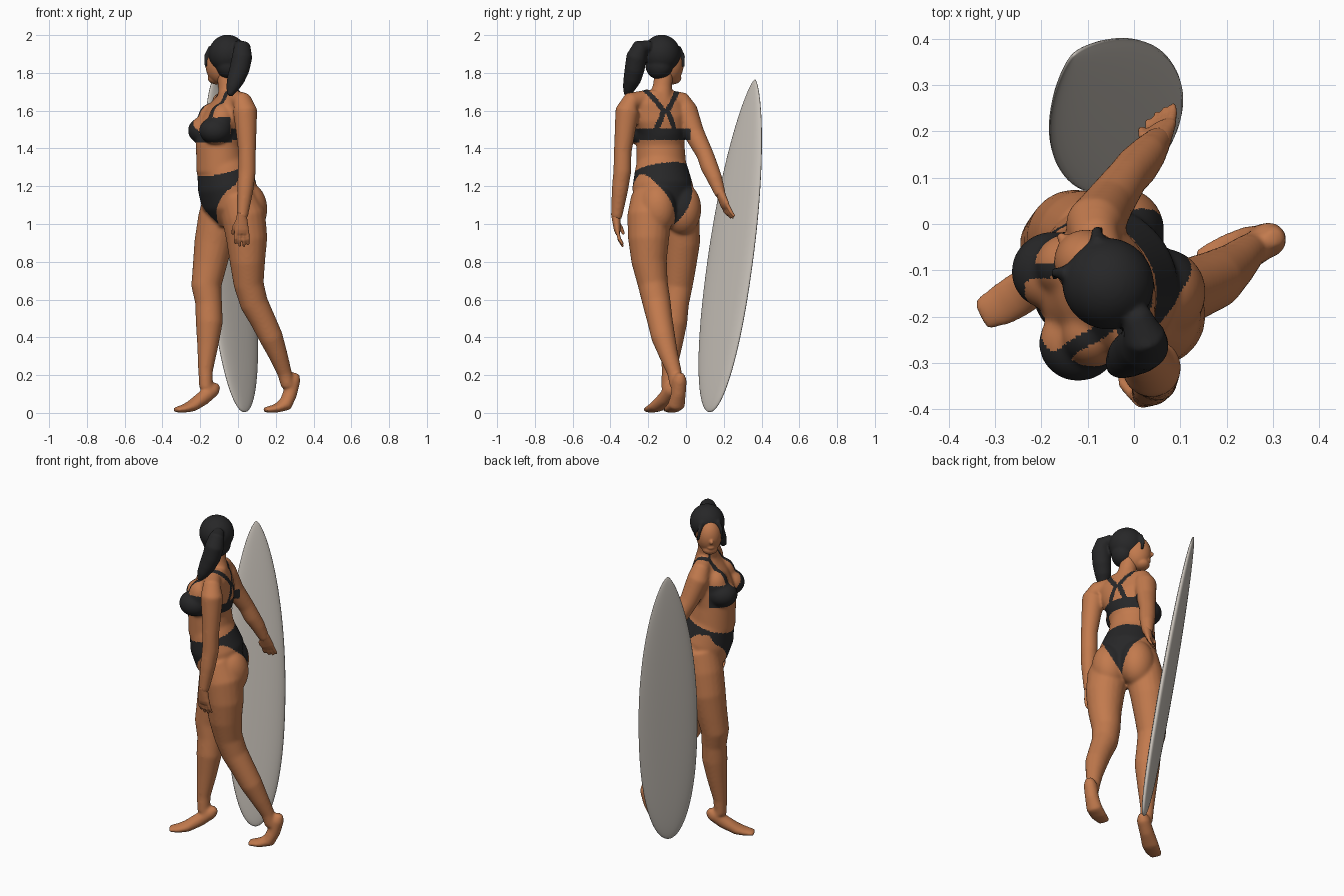
import bpy, bmesh, math
from mathutils import Vector, Matrix

F = Vector((-0.93, -0.36, 0)).normalized()   # direction the chest faces
L = Vector((0.36, -0.93, 0)).normalized()    # towards the figure's left side
PF = Vector((-0.83, -0.56, 0)).normalized()  # the pelvis is twisted a little further
PL = Vector((0.56, -0.83, 0)).normalized()
G = Vector((-0.707, 0.707, 0))               # direction the face looks


def material(name, rgb):
    m = bpy.data.materials.new(name)
    m.diffuse_color = (*rgb, 1)
    return m


SKIN = material("tan_skin", (0.54, 0.195, 0.075))
BLACK = material("black_cloth_and_hair", (0.02, 0.02, 0.021))
BOARD = material("pale_grey_board", (0.57, 0.53, 0.48))


def loft(bm, pts, side=(1, 0, 0), n=20):
    """Closed tube through (x, y, z, radius along side[, other radius])."""
    side, rings = Vector(side), []
    for i, p in enumerate(pts):
        t = (Vector(pts[min(i + 1, len(pts) - 1)][:3]) - Vector(pts[max(i - 1, 0)][:3])).normalized()
        s = (side - t * side.dot(t)).normalized()
        o = t.cross(s)
        ra, rb = p[3], p[-1]
        ring = []
        for k in range(n):
            a = 2 * math.pi * k / n
            ring.append(bm.verts.new(Vector(p[:3]) + s * ra * math.cos(a) + o * rb * math.sin(a)))
        rings.append(ring)
    for r, q in zip(rings, rings[1:]):
        for k in range(n):
            bm.faces.new((r[k], r[(k + 1) % n], q[(k + 1) % n], q[k]))
    bm.faces.new(rings[0][::-1])
    bm.faces.new(rings[-1])


def ball(bm, c, r, fwd=F):
    """Ellipsoid, radii given as (forward, sideways, up)."""
    m = (Matrix.Translation(c) @ Matrix.Rotation(math.atan2(fwd.y, fwd.x), 4, 'Z')
         @ Matrix.Diagonal((*r, 1)))
    bmesh.ops.create_icosphere(bm, subdivisions=4, radius=1, matrix=m)


def hand(bm, wrist, d, side, curl, size):
    w, d, s, c = Vector(wrist), Vector(d).normalized(), Vector(side).normalized(), Vector(curl)
    at = lambda a, b, e=0: tuple(w + (d * a + s * b + c * e) * size)
    loft(bm, [(*at(-.03, 0), .025, .025), (*at(.025, 0), .033, .021),
              (*at(.06, 0), .038, .018), (*at(.082, 0), .033, .012)], s)
    for i, ln in enumerate((.055, .07, .072, .06)):
        b = (i - 1.5) * .019
        loft(bm, [(*at(.065, b), .0105), (*at(.08 + ln * .5, b * 1.15, .006), .0095),
                  (*at(.08 + ln, b * 1.2, .022), .007)], s, 10)
    loft(bm, [(*at(.015, -.02), .014), (*at(.05, -.042, .02), .012), (*at(.085, -.048, .032), .008)], s, 10)


def finish(name, bm, mats, voxel=0, smooth=6):
    bmesh.ops.recalc_face_normals(bm, faces=bm.faces)
    me = bpy.data.meshes.new(name)
    bm.to_mesh(me)
    bm.free()
    ob = bpy.data.objects.new(name, me)
    bpy.context.collection.objects.link(ob)
    if voxel:
        r = ob.modifiers.new("merge", 'REMESH')
        r.mode, r.voxel_size = 'VOXEL', voxel
        s = ob.modifiers.new("soften", 'SMOOTH')
        s.factor, s.iterations = .5, smooth
        dg = bpy.context.evaluated_depsgraph_get()
        me = bpy.data.meshes.new_from_object(ob.evaluated_get(dg))
        ob.modifiers.clear()
        ob.data = me
    me.materials.clear()
    for m in mats:
        me.materials.append(m)
    me.shade_smooth()
    return ob


# ---- body: overlapping volumes merged into one skin
bm = bmesh.new()
loft(bm, [(-.04, -.12, .985, .09, .06), (-.04, -.12, 1.03, .135, .095), (-.045, -.12, 1.09, .168, .13),
          (-.058, -.123, 1.2, .165, .152), (-.085, -.13, 1.3, .142, .13), (-.095, -.132, 1.36, .12, .115)], PL, 40)
loft(bm, [(-.09, -.13, 1.28, .135, .13), (-.10, -.135, 1.42, .127, .122),
          (-.085, -.135, 1.5, .133, .125), (-.06, -.14, 1.58, .152, .108), (-.04, -.15, 1.65, .15, .074),
          (-.045, -.14, 1.695, .08, .055)], L, 40)
loft(bm, [(-.04, -.135, 1.64, .067), (-.055, -.125, 1.73, .051), (-.07, -.11, 1.84, .05)])
for sx in (1, -1):                               # breasts and buttocks
    b = Vector((-.05, -.14, 1.495)) + L * .083 * sx + F * .105
    ball(bm, b, (.088, .084, .074))
    b = Vector((-.05, -.14, 1.55)) + L * .08 * sx + F * .07
    ball(bm, b, (.07, .07, .09))
    b = Vector((-.05, -.125, 1.08)) + PL * .08 * sx - PF * .066
    ball(bm, b, (.108, .1, .14), PF)

# left arm (hanging) and right arm (reaching for the board)
loft(bm, [(-.03, -.2, 1.665, .047), (.025, -.292, 1.648, .052), (.038, -.31, 1.6, .065), (.043, -.322, 1.5, .056),
          (.048, -.335, 1.38, .047), (.047, -.337, 1.28, .048), (.038, -.35, 1.18, .044),
          (.022, -.368, 1.03, .029)])
loft(bm, [(-.06, -.1, 1.665, .047), (-.085, -.025, 1.65, .052), (-.085, -.003, 1.6, .065), (-.055, .043, 1.48, .055),
          (-.015, .1, 1.37, .046), (.007, .125, 1.3, .047), (.03, .152, 1.24, .041),
          (.055, .185, 1.15, .029)])

# rear left leg and front right leg
loft(bm, [(-.01, -.19, 1.15, .1), (.03, -.195, 1.04, .117), (.047, -.198, .92, .109), (.05, -.195, .8, .094),
          (.057, -.175, .68, .08), (.085, -.155, .58, .075), (.132, -.138, .49, .068), (.175, -.12, .4, .064),
          (.215, -.09, .3, .05), (.247, -.06, .21, .039), (.265, -.05, .14, .036)])
loft(bm, [(-.08, -.045, 1.15, .1), (-.105, -.034, 1.03, .107), (-.13, -.027, .9, .102), (-.15, -.035, .78, .09),
          (-.168, -.045, .67, .08), (-.155, -.055, .58, .071), (-.152, -.065, .48, .072),
          (-.16, -.075, .36, .057), (-.172, -.09, .22, .039), (-.17, -.095, .13, .036)])
# feet, both with the heel raised
loft(bm, [(.308, -.028, .21, .02), (.294, -.033, .175, .038), (.275, -.04, .1, .04, .038),
          (.25, -.05, .044, .047, .038), (.2, -.07, .023, .048, .023), (.14, -.09, .015, .036, .014)], (.35, -.93, 0))
loft(bm, [(-.108, -.06, .148, .02), (-.13, -.075, .125, .038), (-.185, -.11, .078, .041, .039),
          (-.245, -.15, .036, .049, .031), (-.285, -.175, .023, .047, .022),
          (-.332, -.198, .015, .036, .014)], (.5, -.86, 0))
body = finish("body_with_bikini", bm, [SKIN, BLACK], .0068, 20)

# ---- hands
bm = bmesh.new()
hand(bm, (.02, -.37, 1.03), (0, .1, -1), (1, 0, 0), (0, 1, 0), 1)
hand(bm, (.055, .185, 1.155), (.05, .36, -.93), (1, .6, 0), (-.2, .5, .2), .92)
finish("hands", bm, [SKIN], .005, 3)

# ---- head with face
bm = bmesh.new()
H = Vector((-.068, -.117, 0))
ball(bm, H + G * .038 + Vector((0, 0, 1.845)), (.082, .073, .103), G)
ball(bm, H + G * .112 + Vector((0, 0, 1.835)), (.024, .013, .017), G)
ball(bm, H + G * .106 + Vector((0, 0, 1.795)), (.012, .022, .012), G)
ball(bm, H + G * .066 + Vector((0, 0, 1.773)), (.046, .046, .034), G)
finish("head", bm, [SKIN], .005, 5)


def is_bikini(p):
    z = p.z
    d = p - Vector((-.05, -.12, 0))              # bottoms: high-cut triangle front and back
    u, v = abs(d.dot(PL)), d.dot(PF)
    if z > .97 and u < .155 + max(0, 1.27 - z) * .1 and d.dot(L) < .165 and d.dot(L) > -.15:
        low = min(1.0 + 1.9 * u - .55 * u * min(max(v / .06, 0), 1), 1.265)
        if low < z < min(1.328, 1.30 - .3 * v):
            return True
    d = p - Vector((-.05, -.14, 0))              # top: band, cups, straps
    u, v = abs(d.dot(L)), d.dot(F)
    if z < 1.432 or z > 1.72 or u > (.137 if v < .045 else .19):
        return False
    if v > .02:
        if z < 1.505 and (u > .03 or z < 1.475):
            return True
        if v > .04 and z < min(1.565, 1.475 + .9 * u):
            return True
        return z > 1.5 and abs(u - (.1 - .17 * (z - 1.53))) < .015
    if 1.445 < z < 1.505:
        return True
    if z >= 1.6:
        return abs(u - (.01 + .75 * (z - 1.6))) < .017
    return z > 1.5 and abs(u - (.01 + .4 * (1.6 - z))) < .015


for f in body.data.polygons:
    f.material_index = int(is_bikini(f.center))

# ---- hair cap, side locks and ponytail
bm = bmesh.new()
ball(bm, H - G * .017 + Vector((0, 0, 1.9)), (.1, .098, .102), G)
ball(bm, H - G * .035 + Vector((0, 0, 1.84)), (.07, .077, .075), G)
S = Vector((-G.y, G.x, 0))
for k in (1, -1):
    loft(bm, [(*(H + G * a + S * b * k + Vector((0, 0, z))), r) for a, b, z, r in
              ((.06, .045, 1.935, .016), (.08, .062, 1.89, .012), (.075, .07, 1.83, .008))], n=10)
loft(bm, [(-.015, -.17, 1.92, .03), (.008, -.205, 1.94, .034), (.022, -.24, 1.935, .045),
          (.022, -.262, 1.885, .054), (.008, -.272, 1.82, .053), (-.012, -.285, 1.765, .047),
          (-.03, -.302, 1.72, .034), (-.045, -.315, 1.68, .014)])
finish("hair", bm, [BLACK], .007, 4)

# ---- surfboard: lens sections along a leaning axis
A, B = Vector((.035, .125, .004)), Vector((-.13, .365, 1.765))
W = Vector((.707, .707, 0))
N = (B - A).cross(W).normalized()
bm = bmesh.new()
rings, M, K = [], 48, 28
for i in range(M + 1):
    t = .5 - .5 * math.cos(math.pi * (.01 + .98 * i / M))
    if t > .45:
        w = (1 - ((t - .45) / .55) ** 2) ** .69
    else:
        w = (1 - ((.45 - t) / .45) ** 2.3) ** .49
    ring = []
    for k in range(K):
        a = 2 * math.pi * k / K
        c, s = math.cos(a), math.sin(a)
        ring.append(bm.verts.new(A.lerp(B, t) + W * .168 * w * math.copysign(abs(c) ** .8, c)
                                 + N * .027 * w ** .6 * s))
    rings.append(ring)
for r, q in zip(rings, rings[1:]):
    for k in range(K):
        bm.faces.new((r[k], r[(k + 1) % K], q[(k + 1) % K], q[k]))
bm.faces.new(rings[0])
bm.faces.new(rings[-1])
finish("surfboard", bm, [BOARD])
